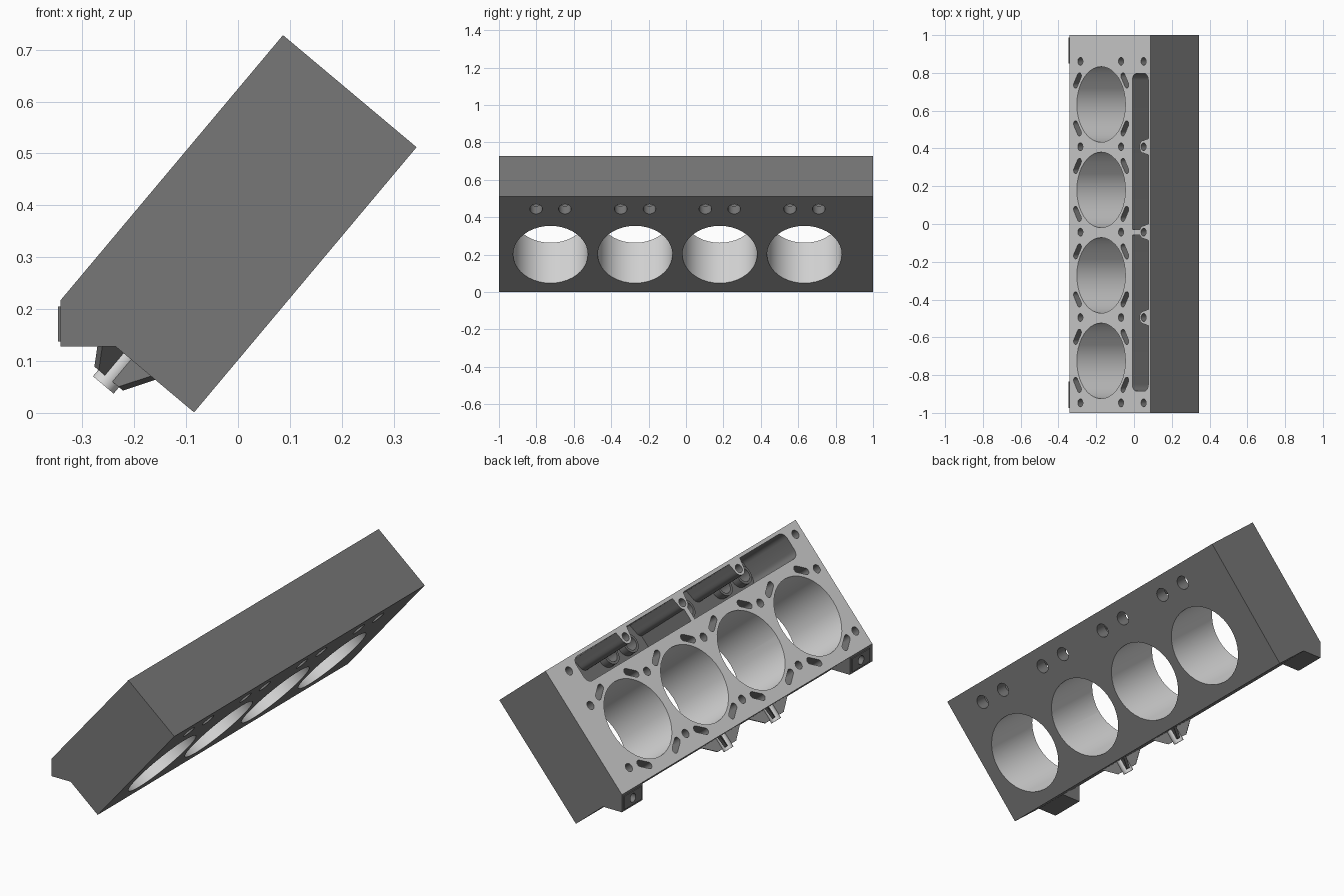
import bpy, bmesh, math
from mathutils import Vector

if "Cube" in bpy.data.objects:
    bpy.data.objects.remove(bpy.data.objects["Cube"])

# Tilted frame: u runs up the deck, d runs down into the block, y along its length
CA, SA = math.cos(math.radians(50)), math.sin(math.radians(50))
X0, Z0 = -0.342, 0.217
LEN, THICK = 0.667, 0.336
BORES = [0.633 - 0.4525 * i for i in range(4)]
BOLT_Y = [0.861 - 0.452 * i for i in range(5)]
BORE_U, BORE_R = 0.261, 0.2


def material(name, v):
    m = bpy.data.materials.new(name)
    m.diffuse_color = (v, v, v, 1)
    m.use_nodes = True
    m.node_tree.nodes["Principled BSDF"].inputs["Base Color"].default_value = m.diffuse_color
    return m


CAST = material("dark cast metal", 0.185)
MACHINED = material("light machined metal", 0.70)


def deck(u, y, d):
    return Vector((X0 + CA * u + SA * d, y, Z0 + SA * u - CA * d))


def side(x, z, y):
    return Vector((x, y, z))


def across(y, z, x):
    return Vector((x, y, z))


def prism(name, polys, lo, hi, place, mat=CAST):
    """Extrude each outline from lo to hi, through a placing function."""
    bm = bmesh.new()
    for poly in polys:
        a = [bm.verts.new(place(p, q, lo)) for p, q in poly]
        b = [bm.verts.new(place(p, q, hi)) for p, q in poly]
        n = len(poly)
        bm.faces.new(a)
        bm.faces.new(b[::-1])
        for i in range(n):
            j = (i + 1) % n
            bm.faces.new((a[j], a[i], b[i], b[j]))
    bmesh.ops.recalc_face_normals(bm, faces=bm.faces[:])
    me = bpy.data.meshes.new(name)
    bm.to_mesh(me)
    bm.free()
    me.materials.append(mat)
    ob = bpy.data.objects.new(name, me)
    bpy.context.collection.objects.link(ob)
    return ob


def cut(ob, cutter, keep=False):
    m = ob.modifiers.new("cut", 'BOOLEAN')
    m.operation, m.solver, m.object = 'DIFFERENCE', 'EXACT', cutter
    bpy.context.view_layer.objects.active = ob
    bpy.ops.object.modifier_apply(modifier=m.name)
    if not keep:
        bpy.data.objects.remove(cutter)


def arc(cx, cy, r, a0, a1, n):
    return [(cx + r * math.cos(a0 + (a1 - a0) * i / n),
             cy + r * math.sin(a0 + (a1 - a0) * i / n)) for i in range(n + 1)]


def circle(cx, cy, r, n=16):
    return arc(cx, cy, r, 0, 2 * math.pi, n)[:-1]


def slot(cx, cy, length, r, ang):
    h = length / 2 - r
    dx, dy = h * math.cos(ang), h * math.sin(ang)
    q = math.pi / 2
    return (arc(cx + dx, cy + dy, r, ang - q, ang + q, 8)
            + arc(cx - dx, cy - dy, r, ang + q, ang + 3 * q, 8))


def round_rect(a0, a1, b0, b1, r):
    q = math.pi / 2
    return (arc(a1 - r, b1 - r, r, 0, q, 5) + arc(a0 + r, b1 - r, r, q, 2 * q, 5)
            + arc(a0 + r, b0 + r, r, 2 * q, 3 * q, 5) + arc(a1 - r, b0 + r, r, 3 * q, 4 * q, 5))


# Main block
block = prism("engine_block", [[(0, -1), (LEN, -1), (LEN, 1), (0, 1)]], 0, THICK, deck)

# Long pocket, leaving bolt columns and one cross rib standing
pocket = prism("pocket_cutter", [round_rect(0.518, 0.65, -0.885, 0.797, 0.035)], -0.05, 0.31, deck)
columns = [arc(0.611, y, 0.034, math.pi / 2, 1.5 * math.pi, 10) + [(0.7, y - 0.055), (0.7, y + 0.055)]
           for y in BOLT_Y[1:4]]
cut(pocket, prism("column_cutter", columns, -0.1, 0.4, deck))
yr = BOLT_Y[2]
cut(pocket, prism("rib_cutter", [[(0.45, yr - 0.014), (0.62, yr - 0.014),
                                  (0.62, yr + 0.014), (0.45, yr + 0.014)]], -0.1, 0.4, deck))
cut(block, pocket)

# Cylinder bores
cut(block, prism("bore_cutter", [circle(BORE_U, y, BORE_R, 40) for y in BORES], -0.05, 0.4, deck))

# Bolt holes and coolant slots in the deck
holes = [circle(u, y, 0.021) for y in BOLT_Y for u in (0.09, 0.425, 0.611)]
for y in BORES:
    for su in (-1, 1):
        for sy in (-1, 1):
            holes.append(slot(BORE_U + su * 0.195, y + sy * 0.127, 0.09, 0.0165,
                              math.atan2(0.195 * sy, -0.127 * su)))
cut(block, prism("hole_cutter", holes, -0.05, 0.16, deck))

# Lifter holes through the pocket floor, with raised tubes
lift = [(0.578, y + s * 0.077) for y in BORES for s in (-1, 1)]
lifter_cutter = prism("lifter_cutter", [circle(u, y, 0.034, 20) for u, y in lift], 0.2, 0.4, deck)
tubes = prism("lifter_tubes", [circle(u, y, 0.047, 20) for u, y in lift], 0.27, 0.315, deck)
cut(block, lifter_cutter, keep=True)
cut(tubes, lifter_cutter)

# Deck face and bore walls are machined
me = block.data
me.materials.clear()
me.materials.append(CAST)
me.materials.append(MACHINED)
for p in me.polygons:
    c = p.center
    u = (c.x - X0) * CA + (c.z - Z0) * SA
    d = (c.x - X0) * SA - (c.z - Z0) * CA
    in_bore = d < THICK - 0.002 and any(math.hypot(u - BORE_U, c.y - y) < BORE_R + 0.002 for y in BORES)
    p.material_index = 1 if d < 0.001 or in_bore else 0

# Mounts under the lower edge at both ends, with a drilled pad
foot = [(X0, Z0), (X0, 0.128), (X0 + (Z0 - 0.128) * SA / CA, 0.128)]
for label, y0, y1, yc in (("back", 0.835, 1, 0.919), ("front", -1, -0.82, -0.904)):
    mount = prism(label + "_mount", [foot], y0, y1, side)
    pad = prism(label + "_mount_pad", [[(yc - 0.069, 0.138), (yc + 0.069, 0.138),
                                        (yc + 0.069, 0.205), (yc - 0.069, 0.205)]], -0.347, X0, across)
    drill = prism("drill", [circle(yc, 0.172, 0.022)], -0.4, -0.315, across)
    cut(mount, drill, keep=True)
    cut(pad, drill)

# Two ribbed studs on the lower edge
mid = THICK / 2
for k, yc in enumerate((0.03, -0.35)):
    prism("edge_stud_%d" % k, [circle(mid, yc, 0.026, 20)], -0.072, 0.01,
          lambda d, y, u: deck(u, y, d), MACHINED)
    for j, sgn in enumerate((-1, 1)):
        ang = sgn * 0.92
        c, s = math.cos(ang), math.sin(ang)
        prism("stud_rib_%d_%d" % (k, j),
              [[(-0.112, 0.005), (-0.05, -0.056), (0.05, -0.056), (0.112, 0.005)]], -0.007, 0.007,
              lambda p, u, t: deck(u, yc + p * s + t * c, mid + p * c - t * s))

# Smooth round walls, keep edges crisp
for ob in bpy.context.scene.objects:
    ob.select_set(True)
bpy.context.view_layer.objects.active = block
bpy.ops.object.shade_smooth_by_angle(angle=math.radians(30))
